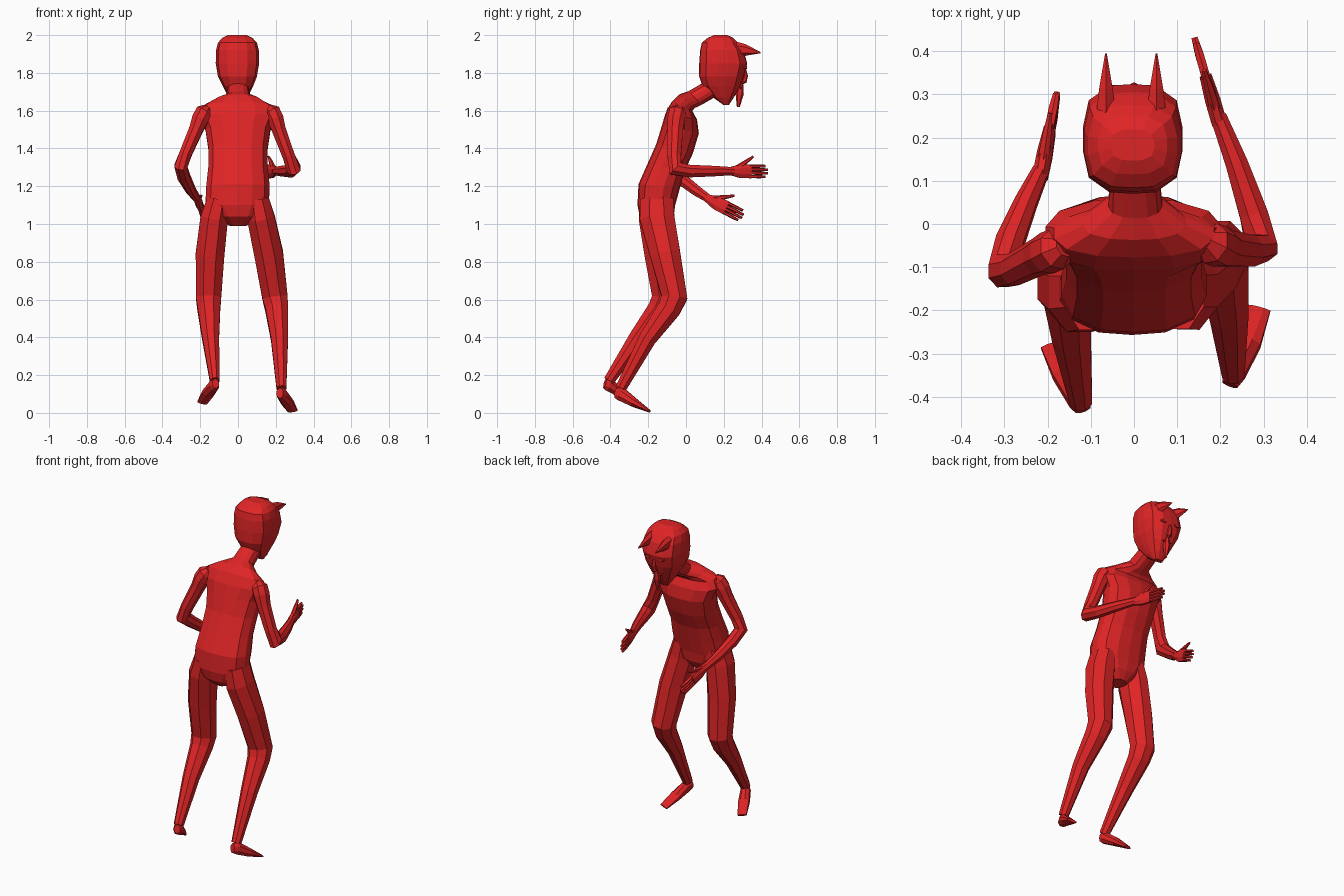
import bpy, math
from mathutils import Vector

red = bpy.data.materials.new("red")
red.diffuse_color = (0.74, 0.018, 0.019, 1)
X = Vector((1, 0, 0))


def section(c, t, a, b, n, p):
    """Rounded-square ring around c, perpendicular to t, filling a x b exactly."""
    u = (X - t * X.dot(t)).normalized()
    v = t.cross(u)
    flat = []
    for i in range(n):
        w = 2 * math.pi * (i + 0.5) / n
        cs, sn = math.cos(w), math.sin(w)
        r = (abs(cs) ** p + abs(sn) ** p) ** (-1 / p)
        flat.append((r * cs, r * sn))
    mx, my = max(q[0] for q in flat), max(q[1] for q in flat)
    return [c + u * (a * x / mx) + v * (b * y / my) for x, y in flat]


def loft(name, rings, n=8, p=2.0):
    """Rings are (x, y, z, half width, half depth[, forward tilt])."""
    pts = [Vector(r[:3]) for r in rings]
    verts, faces = [], []
    for k, r in enumerate(rings):
        if len(r) > 5:
            t = Vector((0, math.sin(r[5]), math.cos(r[5])))
        else:
            before = pts[k] - pts[k - 1] if k else pts[1] - pts[0]
            after = pts[k + 1] - pts[k] if k < len(pts) - 1 else before
            t = (before.normalized() + after.normalized()).normalized()
        verts += section(pts[k], t, r[3], r[4], n, p)
    for k in range(len(rings) - 1):
        for i in range(n):
            j = (i + 1) % n
            faces.append((k * n + i, k * n + j, k * n + n + j, k * n + n + i))
    faces.append(tuple(reversed(range(n))))
    faces.append(tuple(range(len(verts) - n, len(verts))))
    me = bpy.data.meshes.new(name)
    me.from_pydata([tuple(v) for v in verts], [], faces)
    me.materials.append(red)
    ob = bpy.data.objects.new(name, me)
    bpy.context.collection.objects.link(ob)
    return ob


def hand(name, wrist, tip):
    """Upright flat palm, four fingers and a raised thumb."""
    w, tip = Vector(wrist), Vector(tip)
    f = tip - w
    d = f.normalized()
    u = (X - d * X.dot(d)).normalized()
    v = u.cross(d)
    loft(name + "_palm", [(*(w - d * 0.02), .018, .020), (*(w + f * .2), .018, .036),
                          (*(w + f * .52), .014, .037)], 8, 2.5)
    for i, reach in enumerate((.93, 1.0, 1.0, .93)):
        off = v * (0.027 - i * 0.018)
        a, b = w + f * .48 + off, w + f * reach + off * 1.05
        loft(f"{name}_finger_{i + 1}", [(*a, .010, .009), (*a.lerp(b, .6), .010, .0088),
                                        (*b, .007, .007)], 6)
    a, b = w + d * .02 + v * .015, w + d * .11 + v * .078
    loft(name + "_thumb", [(*a, .013, .016), (*a.lerp(b, .55), .010, .011), (*b, .005, .006)], 6)


# torso and neck
loft("torso", [
    (0, -.145, .99, .045, .05, 0), (0, -.155, 1.04, .12, .09, 0),
    (-.005, -.157, 1.10, .168, .10, 0), (0, -.142, 1.2, .168, .11, .1),
    (0, -.105, 1.3, .157, .10, .2), (0, -.06, 1.4, .157, .10, .25),
    (0, -.03, 1.5, .172, .10, .2), (0, -.025, 1.57, .205, .085, .2),
    (0, -.022, 1.622, .185, .06, .4), (0, .005, 1.65, .12, .055, .7),
    (.003, .048, 1.667, .062, .05, .8), (0, .14, 1.72, .055, .05, .8)], 14, 2.5)

# head
loft("head", [
    (0, .213, 1.63, .028, .014, 0), (0, .198, 1.67, .052, .055, 0),
    (0, .188, 1.73, .08, .10, 0), (-.003, .188, 1.78, .103, .118, 0),
    (-.003, .197, 1.85, .115, .127, 0), (-.003, .19, 1.92, .113, .115, 0),
    (-.003, .18, 1.96, .103, .096, 0), (-.003, .183, 1.985, .08, .068, 0),
    (-.003, .183, 2.0, .05, .036, 0)], 14, 3.2)

# horns
for s, x in (("left", -.065), ("right", .052)):
    loft("horn_" + s, [(x, .258, 1.922, .022, .045), (x, .31, 1.921, .016, .032),
                       (x, .395, 1.907, .002, .003)], 6)

# face: eyes, nose, mouth, pointed beard
for s, x in (("left", -.048), ("right", .042)):
    loft("eye_" + s, [(x, .295, 1.83, .022, .013), (x, .322, 1.83, .016, .009)], 8)
loft("nose", [(0, .312, 1.82, .006, .006), (0, .318, 1.785, .011, .010),
              (0, .308, 1.755, .015, .014), (0, .298, 1.745, .006, .006)], 6)
loft("mouth", [(0, .285, 1.72, .03, .006), (0, .296, 1.72, .024, .004)], 8)
loft("beard", [(0, .292, 1.76, .008, .010), (0, .284, 1.69, .016, .022),
               (0, .277, 1.62, .004, .008)], 6)

# arms with rounded shoulders
loft("arm_right", [
    (.16, -.035, 1.613, .025, .025), (.178, -.045, 1.592, .045, .045),
    (.198, -.052, 1.555, .044, .046), (.216, -.057, 1.50, .037, .041),
    (.268, -.062, 1.36, .033, .036), (.296, -.055, 1.292, .036, .042),
    (.278, .02, 1.28, .033, .033),
    (.238, .14, 1.28, .026, .028), (.195, .25, 1.28, .019, .021)], 8, 2.2)
loft("arm_left", [
    (-.16, -.05, 1.613, .025, .025), (-.178, -.058, 1.592, .045, .045),
    (-.20, -.067, 1.555, .044, .046), (-.222, -.076, 1.50, .037, .041),
    (-.278, -.105, 1.37, .033, .036), (-.303, -.108, 1.305, .034, .042),
    (-.287, -.04, 1.25, .033, .033),
    (-.25, .05, 1.18, .026, .028), (-.215, .125, 1.13, .019, .021)], 8, 2.2)
hand("hand_right", (.193, .25, 1.28), (.140, .432, 1.278))
hand("hand_left", (-.214, .125, 1.13), (-.178, .30, 1.04))

# legs
loft("leg_right", [
    (.103, -.155, 1.13, .06, .088), (.122, -.153, 1.03, .073, .092),
    (.163, -.110, .84, .076, .080), (.196, -.062, .61, .067, .069),
    (.205, -.09, .55, .060, .062), (.22, -.205, .39, .045, .046),
    (.23, -.345, .13, .026, .029)], 8, 2.4)
loft("leg_left", [
    (-.103, -.157, 1.13, .06, .088), (-.126, -.158, 1.03, .073, .092),
    (-.148, -.140, .84, .076, .080), (-.156, -.112, .61, .067, .069),
    (-.154, -.14, .55, .060, .062), (-.145, -.255, .40, .045, .046),
    (-.123, -.408, .17, .026, .029)], 8, 2.4)

# feet
loft("foot_right", [
    (.222, -.372, .105, .018, .026), (.232, -.345, .10, .026, .036),
    (.262, -.275, .055, .032, .024), (.29, -.195, .010, .027, .007)], 8, 2.5)
loft("foot_left", [
    (-.118, -.43, .155, .018, .024), (-.125, -.41, .15, .026, .034),
    (-.158, -.345, .105, .032, .024), (-.19, -.280, .053, .027, .008)], 8, 2.5)
